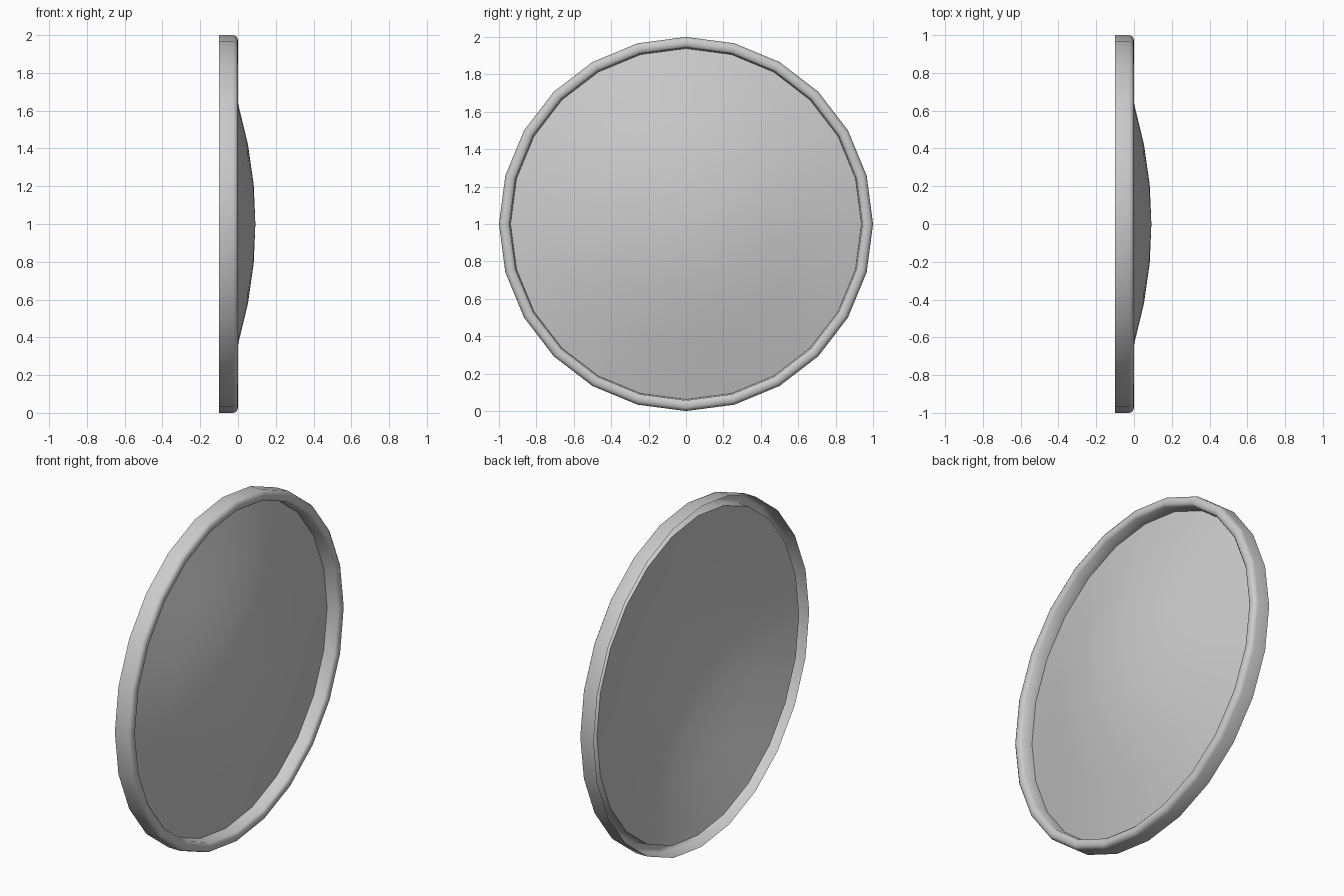
import bpy, bmesh, math

if "Cube" in bpy.data.objects:
    bpy.data.objects.remove(bpy.data.objects["Cube"])

SIDES = 24
CENTRE_Z = 1.0


def revolve(name, profile, angle):
    """Revolve (x, radius) points around the x axis through the disc centre."""
    bm = bmesh.new()
    rings = []
    for x, r in profile:
        if r == 0:
            rings.append([bm.verts.new((x, 0, CENTRE_Z))] * SIDES)
            continue
        rings.append([bm.verts.new((x, r * math.cos(2 * math.pi * i / SIDES),
                                    CENTRE_Z + r * math.sin(2 * math.pi * i / SIDES)))
                      for i in range(SIDES)])
    for a, b in zip(rings, rings[1:]):
        for i in range(SIDES):
            j = (i + 1) % SIDES
            quad = [a[i], a[j], b[j], b[i]]
            bm.faces.new(list(dict.fromkeys(quad)))
    mesh = bpy.data.meshes.new(name)
    bm.to_mesh(mesh)
    bm.free()
    obj = bpy.data.objects.new(name, mesh)
    bpy.context.collection.objects.link(obj)
    bpy.ops.object.select_all(action='DESELECT')
    obj.select_set(True)
    bpy.context.view_layer.objects.active = obj
    bpy.ops.object.shade_smooth_by_angle(angle=math.radians(angle))
    return obj


# Rim: open-backed channel with a rounded front lip
revolve("rim", [(-0.10, 1.0), (-0.025, 1.0), (-0.010, 0.995), (-0.002, 0.983),
                (0.0, 0.968), (-0.003, 0.953), (-0.012, 0.943), (-0.078, 0.938)], 50)

# Shallow convex disc, hollow behind, set into the rim
revolve("domed_disc", [(-0.078, 0.938), (0.0, 0.64), (0.053, 0.42),
                       (0.083, 0.21), (0.092, 0)], 40)
